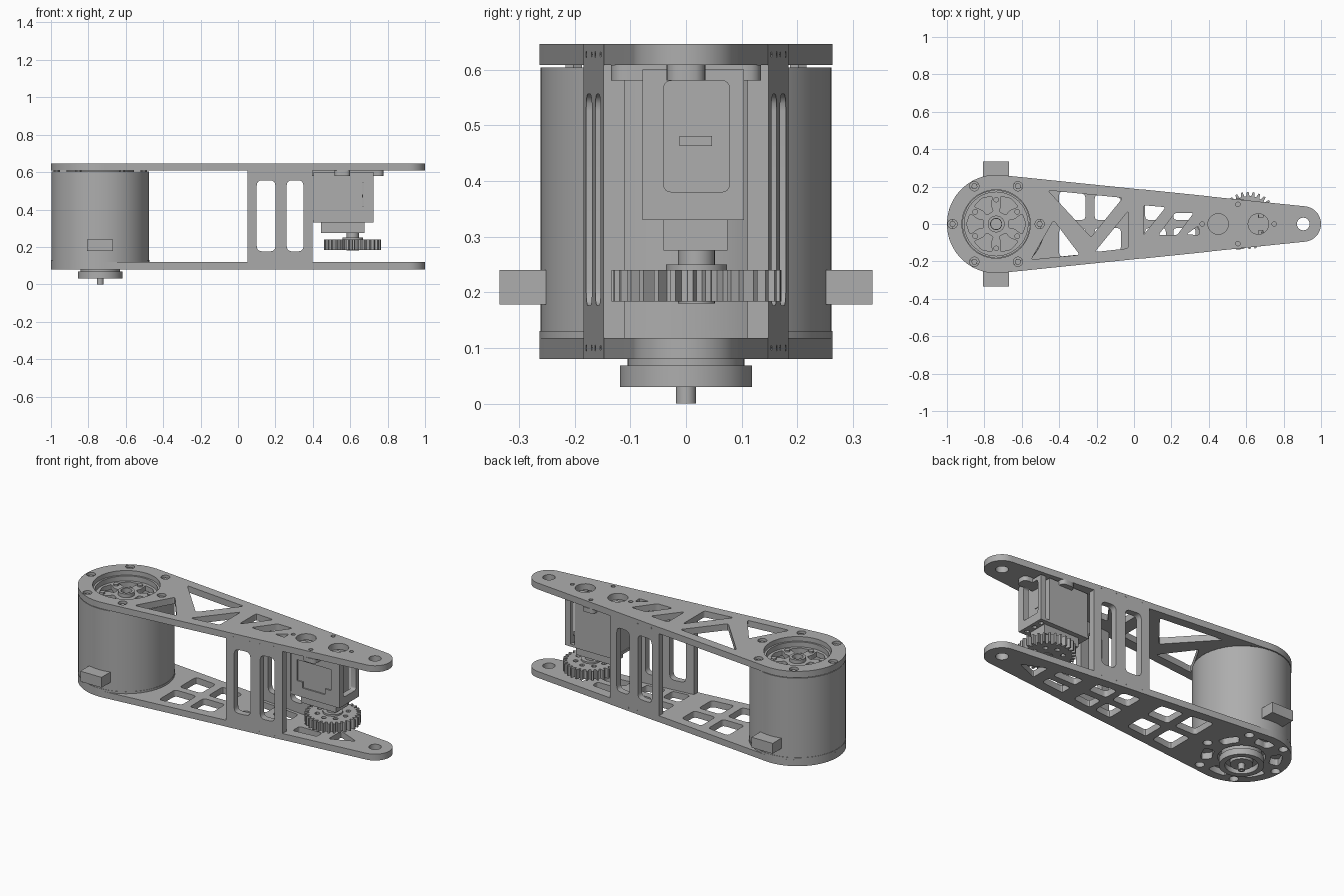
import bpy
from math import pi, sin, cos, radians, atan, sqrt
from mathutils import Matrix, Vector

cube = bpy.data.objects.get("Cube")
if cube:
    bpy.data.objects.remove(cube)

grey = bpy.data.materials.new("machined grey")
grey.use_nodes = True
COLOUR = (0.42, 0.42, 0.42, 1)
grey.diffuse_color = COLOUR
grey.node_tree.nodes["Principled BSDF"].inputs["Base Color"].default_value = COLOUR


# ---- outline helpers ----
def circle(x, y, r, n=24):
    return [(x + r * cos(2 * pi * i / n), y + r * sin(2 * pi * i / n)) for i in range(n)]


def rounded(points, r=0.015):
    """Polygon with every corner rounded off."""
    out = []
    pts = [Vector(p) for p in points]
    for i, p in enumerate(pts):
        a, b = pts[i - 1] - p, pts[(i + 1) % len(pts)] - p
        a = p + a.normalized() * min(r, a.length * 0.45)
        b = p + b.normalized() * min(r, b.length * 0.45)
        for t in (0, 0.25, 0.5, 0.75, 1):
            out.append(tuple(a * (1 - t) ** 2 + p * 2 * t * (1 - t) + b * t * t))
    return out


def rect(x0, x1, y0, y1, r=0.0):
    pts = [(x0, y0), (x1, y0), (x1, y1), (x0, y1)]
    return rounded(pts, r) if r else pts


def polar(cx, cy, r, deg):
    return cx + r * cos(radians(deg)), cy + r * sin(radians(deg))


# ---- solid helper: first loop is the outline, the others are holes ----
def sheet(name, loops, z0, z1, matrix=None):
    curve = bpy.data.curves.new(name, "CURVE")
    curve.dimensions = "2D"
    curve.fill_mode = "BOTH"
    curve.extrude = (z1 - z0) / 2
    for loop in loops:
        spline = curve.splines.new("POLY")
        spline.points.add(len(loop) - 1)
        for point, co in zip(spline.points, loop):
            point.co = (co[0], co[1], 0, 1)
        spline.use_cyclic_u = True
    temp = bpy.data.objects.new("temp", curve)
    bpy.context.collection.objects.link(temp)
    bpy.context.view_layer.update()
    mesh = bpy.data.meshes.new_from_object(temp.evaluated_get(bpy.context.evaluated_depsgraph_get()))
    bpy.data.objects.remove(temp)
    mesh.name = name
    mesh.transform(Matrix.Translation((0, 0, (z0 + z1) / 2)))
    if matrix:
        mesh.transform(matrix)
    mesh.materials.clear()
    mesh.materials.append(grey)
    mesh.polygons.foreach_set("use_smooth", [True] * len(mesh.polygons))
    mesh.set_sharp_from_angle(angle=radians(30))
    obj = bpy.data.objects.new(name, mesh)
    bpy.context.collection.objects.link(obj)
    return obj


def box(name, x0, x1, y0, y1, z0, z1):
    return sheet(name, [rect(x0, x1, y0, y1)], z0, z1)


# ---- arm plates: two round ends joined by tangents ----
MX, MR, TX, TR = -0.737, 0.263, 0.905, 0.095
lean = (MR - TR) / (TX - MX)
tilt = radians(90) - lean
outline = [(MX + MR * cos(a), MR * sin(a))
           for a in (tilt + (2 * pi - 2 * tilt) * i / 48 for i in range(49))]
outline += [(TX + TR * cos(a), TR * sin(a))
            for a in (-tilt + 2 * tilt * i / 24 for i in range(25))]


def edge(x):
    return MR / sqrt(1 - lean ** 2) - lean / sqrt(1 - lean ** 2) * (x - MX)


shared = [circle(TX, 0, 0.034)]
for s in (-1, 1):
    shared += [circle(x, s * (edge(x) - 0.018), 0.013, 12) for x in (0.15, 0.30)]
    shared += [circle(x, s * (edge(x) - 0.018), 0.005, 8) for x in (0.06, 0.1, 0.2, 0.24, 0.35, 0.39)]
screws = [circle(*polar(MX, 0, 0.233, k * 60), 0.025, 16) for k in range(6)]

truss = [
    [(-0.46, 0.18), (-0.06, 0.14), (-0.23, -0.07)],
    [(-0.55, -0.19), (-0.29, -0.165), (-0.43, 0.02)],
    [(-0.21, -0.15), (-0.03, -0.13), (-0.03, 0.07)],
    [(0.05, 0.1), (0.05, -0.06), (0.17, 0.09)],
    [(0.13, -0.06), (0.23, -0.06), (0.32, 0.06), (0.22, 0.06)],
    [(0.28, -0.055), (0.35, -0.06), (0.345, -0.01)],
]
motor_mount = [circle(x, 0, 0.055) for x in (0.45, 0.665)]
motor_mount += [circle(x, y, 0.012, 12) for x, y in
                ((0.365, 0), (0.75, 0), (0.555, 0.105), (0.555, -0.105))]
sheet("top_plate", [outline, circle(MX, 0, 0.183, 48)] + screws + shared
      + [rounded(t) for t in truss] + motor_mount, 0.608, 0.646)

cells = []
for s in (-1, 1):
    for x0, x1 in ((-0.4, -0.26), (-0.21, -0.07), (0.06, 0.17), (0.21, 0.33)):
        y0, y1, y2 = 0.022, edge(x0) - 0.055, edge(x1) - 0.055
        cells.append(rounded([(x0, s * y0), (x1, s * y0), (x1, s * y2), (x0, s * y1)], 0.02))
    cells.append(rounded([(0.42, s * 0.02), (0.57, s * 0.02), (0.57, s * 0.07), (0.42, s * 0.085)]))
cells.append(rounded([(0.64, -0.06), (0.64, 0.06), (0.78, 0.0)]))
vents = []
for k in range(6):
    arc = [polar(MX, 0, r, k * 60 + 30 + d)
           for r, turn in ((0.155, 1), (0.215, -1)) for d in (-16 * turn, 0, 16 * turn)]
    vents.append(rounded(arc, 0.02))
sheet("bottom_plate", [outline, circle(MX, 0, 0.125, 48)] + vents + screws + shared + cells,
      0.08, 0.118)

# ---- side braces follow the taper ----
for s, name in ((-1, "front_brace"), (1, "back_brace")):
    loops = [rect(0.05, 0.398, 0.08, 0.646), rect(0.10, 0.20, 0.176, 0.556, 0.03),
             rect(0.26, 0.35, 0.176, 0.556, 0.03)]
    loops += [circle(x, z, 0.006, 8) for x in (0.1, 0.2, 0.26, 0.35) for z in (0.1, 0.627)]
    stand = Matrix.Rotation(pi / 2, 4, "X")
    shear = Matrix.Identity(4)
    shear[1][0] = -s * lean / sqrt(1 - lean ** 2)
    shear[1][3] = s * (edge(0) - 0.018)
    sheet(name, loops, -0.019, 0.019, shear @ stand)

# ---- drive motor ----
sheet("motor_can", [circle(MX, 0, 0.261, 64), circle(MX, 0, 0.235, 64)], 0.118, 0.604)
sheet("motor_base_lip", [circle(MX, 0, 0.263, 64)], 0.118, 0.13)
windows = []
for k in range(6):
    arc = [polar(MX, 0, r, k * 60 + d) for r, d in
           ((0.07, -18), (0.1, -14), (0.15, -22), (0.158, 0), (0.15, 22), (0.1, 14), (0.07, 18))]
    windows.append(rounded(arc, 0.012))
sheet("rotor_face", [circle(MX, 0, 0.24, 64), circle(MX, 0, 0.028)] + windows, 0.56, 0.59)
sheet("rotor_floor", [circle(MX, 0, 0.24, 48)], 0.47, 0.49)
sheet("rotor_rim", [circle(MX, 0, 0.181, 48), circle(MX, 0, 0.17, 48)], 0.58, 0.62)
sheet("rotor_hub", [circle(MX, 0, 0.045), circle(MX, 0, 0.03)], 0.54, 0.612)
for k in range(6):
    sheet("rotor_screw", [circle(*polar(MX, 0, 0.13, 30 + k * 60), 0.015, 12)], 0.58, 0.6)
    x, y = polar(MX, 0, 0.233, k * 60)
    sheet("rim_bolt", [circle(x, y, 0.017, 6)], 0.604, 0.635)
for s in (-1, 1):
    box("cable_block", MX - 0.07, MX + 0.07, min(s * 0.24, s * 0.335), max(s * 0.24, s * 0.335),
        0.178, 0.24)

# ---- output boss under the motor ----
sheet("output_collar", [circle(MX, 0, 0.105, 48)], 0.06, 0.12)
sheet("output_ring", [circle(MX, 0, 0.119, 48), circle(MX, 0, 0.088, 48)], 0.03, 0.068)
sheet("output_hub", [circle(MX, 0, 0.06, 32)], 0.036, 0.07)
sheet("output_shaft", [circle(MX, 0, 0.018), circle(MX, 0, 0.008, 12)], 0, 0.04)

# ---- small gear motor hanging from the top plate ----
sheet("mount_flange_long", [rect(0.335, 0.777, -0.035, 0.035, 0.03)], 0.58, 0.608)
sheet("mount_flange_cross", [rect(0.515, 0.6, -0.135, 0.135, 0.03)], 0.58, 0.608)
box("gear_motor_body", 0.405, 0.665, -0.07, 0.104, 0.343, 0.6)
notch = [(0.445, 0.42), (0.48, 0.42), (0.48, 0.385), (0.63, 0.385), (0.63, 0.42),
         (0.67, 0.42), (0.67, 0.545), (0.445, 0.545)]
sheet("front_cover", [rect(0.405, 0.725, 0.343, 0.6), notch], 0.07, 0.078,
      Matrix.Rotation(pi / 2, 4, "X"))
face_x = Matrix(((0, 0, 1, 0), (1, 0, 0, 0), (0, 1, 0, 0), (0, 0, 0, 1)))
sheet("end_frame", [rect(-0.078, 0.104, 0.343, 0.6), rect(-0.04, 0.078, 0.38, 0.58, 0.015)],
      0.69, 0.725, face_x)
sheet("end_label", [rect(-0.012, 0.047, 0.463, 0.481)], 0.664, 0.668, face_x)
sheet("motor_foot", [rect(0.4, 0.725, -0.078, 0.104)]
      + [circle(0.695, y, 0.013, 12) for y in (-0.045, 0.015, 0.07)], 0.33, 0.345)
box("gearbox", 0.445, 0.675, -0.04, 0.075, 0.275, 0.335)

# ---- spur gear ----
GX, GY, TEETH = 0.613, 0.019, 30
teeth = [polar(GX, GY, r, 360 / TEETH * (i + f)) for i in range(TEETH)
         for r, f in ((0.13, 0.0), (0.13, 0.35), (0.153, 0.5), (0.153, 0.8))]
sheet("spur_gear", [teeth] + [circle(*polar(GX, GY, 0.085, k * 45), 0.014, 12) for k in range(8)],
      0.183, 0.24)
sheet("gear_hub", [circle(GX, GY, 0.055)], 0.235, 0.25)
sheet("gear_shaft", [circle(GX, GY, 0.033)], 0.18, 0.28)
